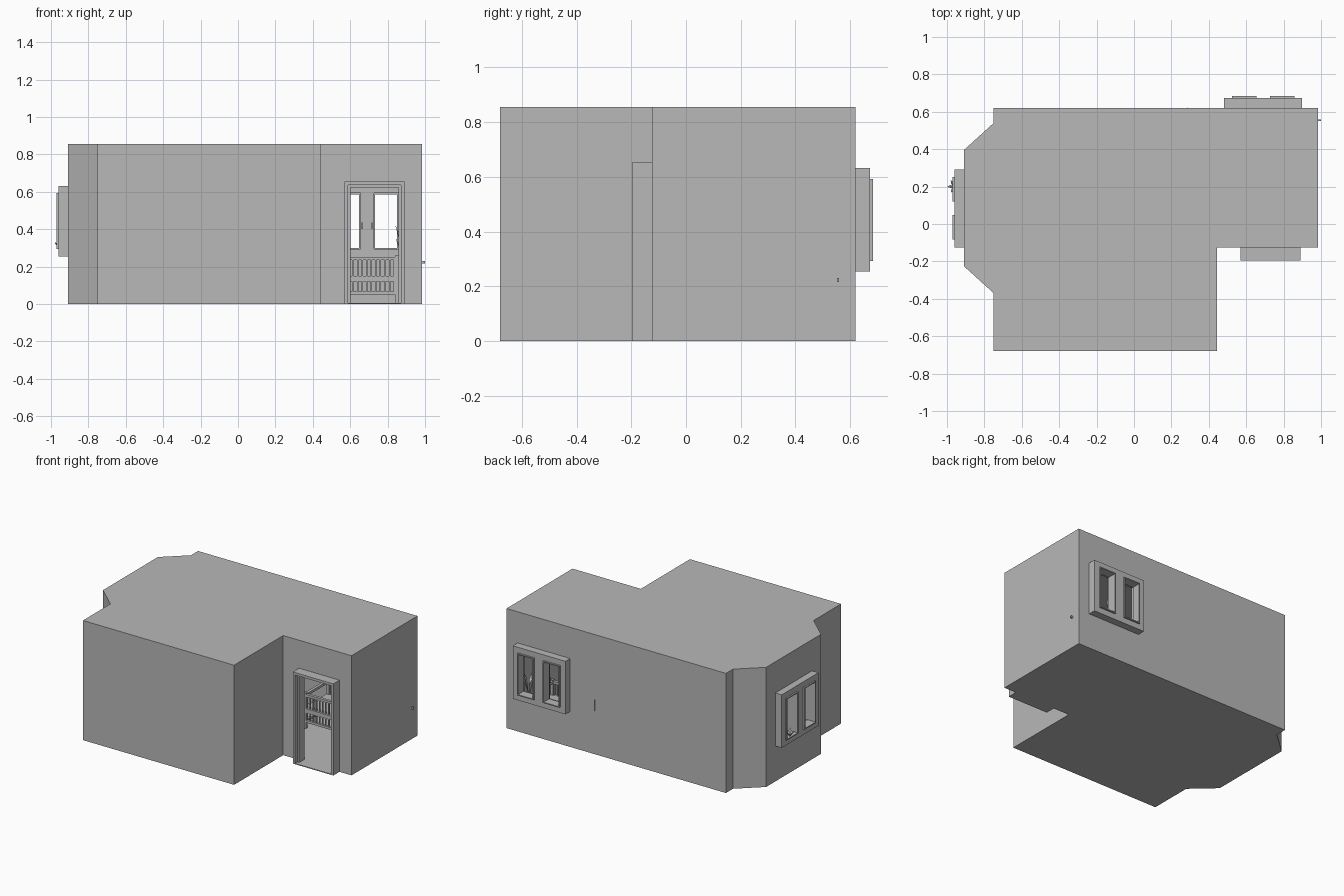
import bpy, bmesh, math
from mathutils import Vector

cube = bpy.data.objects.get("Cube")
if cube:
    bpy.data.objects.remove(cube, do_unlink=True)

grey = bpy.data.materials.new("plain grey")
grey.use_nodes = True
grey.diffuse_color = (0.48, 0.48, 0.48, 1)
grey.node_tree.nodes["Principled BSDF"].inputs["Base Color"].default_value = (0.48, 0.48, 0.48, 1)


def finish(name, bm):
    bmesh.ops.recalc_face_normals(bm, faces=bm.faces)
    mesh = bpy.data.meshes.new(name)
    bm.to_mesh(mesh)
    bm.free()
    mesh.materials.append(grey)
    obj = bpy.data.objects.new(name, mesh)
    bpy.context.collection.objects.link(obj)
    return obj


def add_box(bm, lo, hi):
    lo, hi = Vector(lo), Vector(hi)
    verts = bmesh.ops.create_cube(bm, size=1)["verts"]
    for v in verts:
        v.co = Vector(((lo[i] + hi[i]) / 2 + v.co[i] * (hi[i] - lo[i]) for i in range(3)))


def box(name, *pairs):
    bm = bmesh.new()
    for lo, hi in pairs:
        add_box(bm, lo, hi)
    return finish(name, bm)


def prism(name, outline, z0, z1):
    bm = bmesh.new()
    face = bm.faces.new([bm.verts.new((x, y, z0)) for x, y in outline])
    top = bmesh.ops.extrude_face_region(bm, geom=[face])["geom"]
    bmesh.ops.translate(bm, verts=[g for g in top if isinstance(g, bmesh.types.BMVert)], vec=(0, 0, z1 - z0))
    return finish(name, bm)


def cut(obj, cutters):
    # Apply boolean cuts, then discard the cutters
    for c in cutters:
        c.hide_render = True
        mod = obj.modifiers.new("cut", "BOOLEAN")
        mod.operation, mod.solver, mod.object = "DIFFERENCE", "EXACT", c
    graph = bpy.context.evaluated_depsgraph_get()
    graph.update()
    mesh = bpy.data.meshes.new_from_object(obj.evaluated_get(graph))
    obj.modifiers.clear()
    obj.data = mesh
    for c in cutters:
        bpy.data.objects.remove(c, do_unlink=True)


# Room shell: outer walls, floor and ceiling with a hollow inside
T = 0.015
outline = [(-0.75, 0.62), (-0.75, 0.54), (-0.91, 0.395), (-0.91, -0.225), (-0.75, -0.37),
           (-0.75, -0.68), (0.445, -0.68), (0.445, -0.125), (0.985, -0.125), (0.985, 0.62)]
inner = [(-0.75 + T, 0.62 - T), (-0.75 + T, 0.533), (-0.91 + T, 0.388), (-0.91 + T, -0.218),
         (-0.75 + T, -0.363), (-0.75 + T, -0.68 + T), (0.445 - T, -0.68 + T), (0.445 - T, -0.125 + T),
         (0.985 - T, -0.125 + T), (0.985 - T, 0.62 - T)]
room = prism("room_shell", outline, 0, 0.855)
cut(room, [prism("hollow_cutter", inner, 0.006, 0.84),
           box("back_window_cutter", ((0.51, 0.55, 0.28), (0.87, 0.7, 0.605))),
           box("side_window_cutter", ((-0.99, -0.1, 0.28), (-0.85, 0.265, 0.605))),
           box("door_cutter", ((0.6, -0.3, 0.006), (0.87, -0.05, 0.635)))])


def window(name, origin, angle):
    # Built facing +y around its own centre, then turned into place
    bm = bmesh.new()
    w, z0, z1 = 0.2075, 0.253, 0.632
    a, b, lo, hi = 0.036, 0.167, 0.293, 0.592
    # Surround: sill, head, mullion and two jambs
    add_box(bm, (-w, -0.02, z0), (w, 0.053, lo))
    add_box(bm, (-w, -0.02, hi), (w, 0.053, z1))
    for x0, x1 in ((-w, -b), (-a, a), (b, w)):
        add_box(bm, (x0, -0.02, lo), (x1, 0.053, hi))
    for s in (-1, 1):
        xa, xb = sorted((s * a, s * b))
        t = 0.007
        # Thin raised sash around each opening
        for p, q in (((xa, lo), (xa + t, hi)), ((xb - t, lo), (xb, hi)),
                     ((xa, lo), (xb, lo + t)), ((xa, hi - t), (xb, hi))):
            add_box(bm, (p[0], 0.0, p[1]), (q[0], 0.064, q[1]))
        # Inside handle
        add_box(bm, (s * 0.026 - 0.003, -0.04, 0.4), (s * 0.026 + 0.003, -0.02, 0.435))
    obj = finish(name, bm)
    obj.location = origin
    obj.rotation_euler.z = angle


window("back_window", (0.69, 0.62, 0), 0)
window("side_window", (-0.907, 0.083, 0), math.pi / 2)

# Doorway: stepped surround with a recessed inner frame and a threshold
for name, x0, x1, top, t, y0, y1 in (("door_surround", 0.57, 0.89, 0.655, 0.018, -0.195, -0.11),
                                     ("door_inner_frame", 0.588, 0.872, 0.637, 0.014, -0.17, -0.11)):
    box(name, ((x0, y0, 0), (x0 + t, y1, top)), ((x1 - t, y0, 0), (x1, y1, top)),
        ((x0 + t, y0, top - t), (x1 - t, y1, top)))
box("door_threshold", ((0.588, -0.195, 0), (0.872, -0.12, 0.006)))

# Slatted cot below the back window
X0, X1, Y0, Y1 = 0.32, 0.86, 0.28, 0.56
parts = [((X0, Y0, 0.12), (X1, Y1, 0.15))]
for x in (X0, X1 - 0.02):
    for y in (Y0, Y1 - 0.02):
        parts.append(((x, y, 0.006), (x + 0.02, y + 0.02, 0.26)))
for z in (0.05, 0.235):
    for y in (Y0, Y1 - 0.02):
        parts.append(((X0, y, z), (X1, y + 0.02, z + 0.017)))
    for x in (X0, X1 - 0.02):
        parts.append(((x, Y0, z), (x + 0.02, Y1, z + 0.017)))
for i in range(1, 22):
    x = X0 + i * (X1 - X0) / 22
    for y in (Y0 + 0.006, Y1 - 0.014):
        parts.append(((x - 0.004, y, 0.06), (x + 0.004, y + 0.008, 0.24)))
box("slatted_cot", *parts)


def plant(name, base, reach, height, count):
    # Fan of pointed folded leaves
    bm = bmesh.new()
    for i in range(count):
        turn = 2 * math.pi * i / count
        out = Vector((math.cos(turn), math.sin(turn), 0))
        side = Vector((-out.y, out.x, 0)) * reach * 0.2
        up = Vector((0, 0, height * (0.7 + 0.3 * (i % 2))))
        root = Vector(base)
        mid, tip = root + out * reach * 0.5 + up * 0.7, root + out * reach + up
        r, t, l, m, n = (bm.verts.new(p) for p in (root, tip, mid + side, mid, mid - side))
        for tri in ((r, l, m), (m, l, t), (r, m, n), (m, t, n)):
            bm.faces.new(tri)
    finish(name, bm)


plant("tall_leaves", (0.89, 0.5, 0.2), 0.06, 0.22, 5)
plant("sill_plant", (-0.96, 0.2, 0.3), 0.04, 0.045, 6)

# Ring of short dashes on the roof
ring = bmesh.new()
for i in range(10):
    a0, a1 = (2 * math.pi * (i + k) / 10 for k in (0.0, 0.65))
    pts = [(r, a) for r, a in ((0.029, a0), (0.032, a0), (0.032, a1), (0.029, a1))]
    ring.faces.new([ring.verts.new((-0.18 + r * math.cos(a), -0.19 + r * math.sin(a), 0.857)) for r, a in pts])
bmesh.ops.solidify(ring, geom=ring.faces[:], thickness=0.003)
finish("ceiling_ring", ring)

# Small fittings showing through the walls
box("back_wall_strip", ((0.286, 0.61, 0.31), (0.29, 0.623, 0.39)))
box("side_wall_peg", ((0.975, 0.552, 0.215), (1.0, 0.56, 0.23)))
